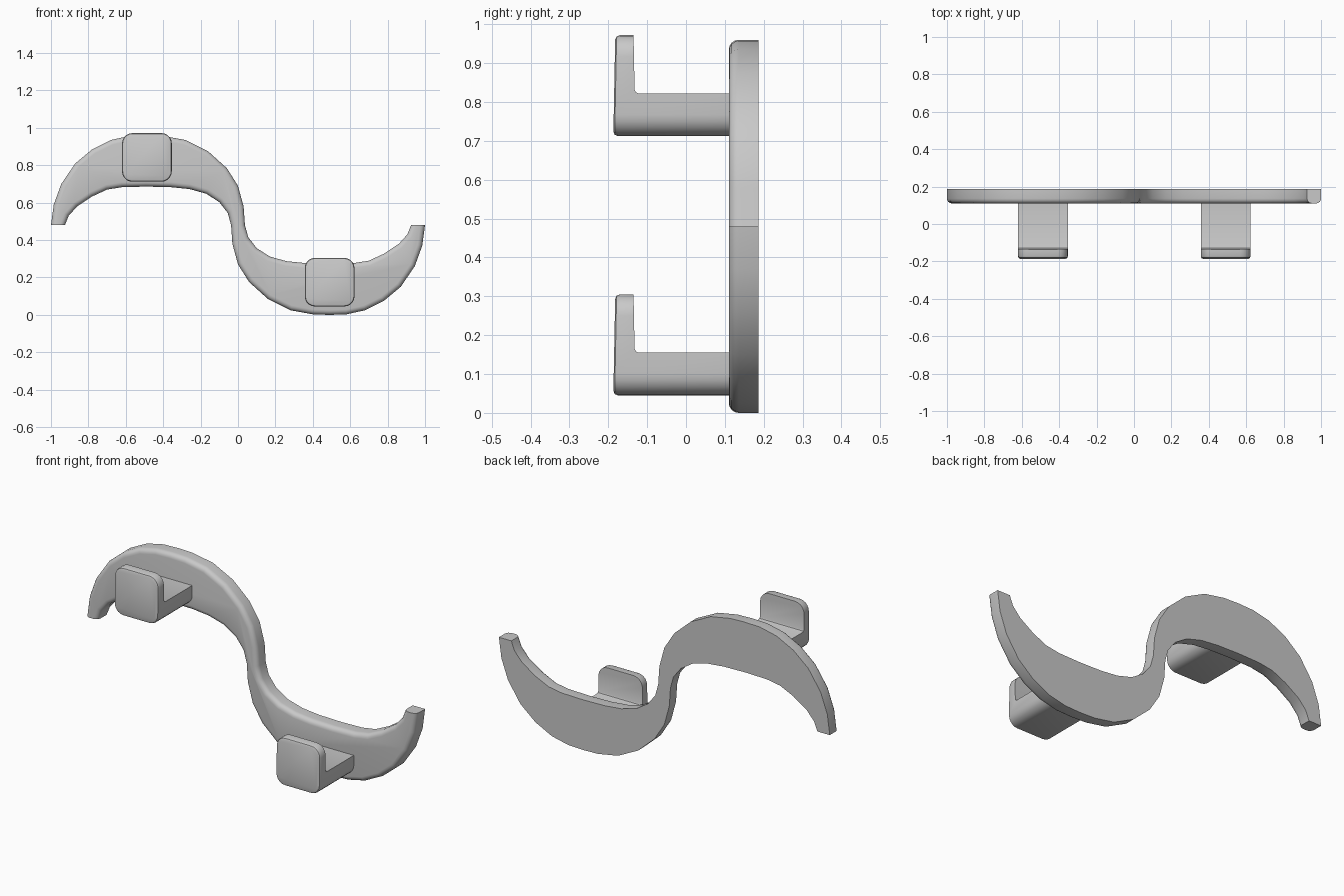
import bpy, bmesh

cube = bpy.data.objects.get("Cube")
if cube:
    bpy.data.objects.remove(cube, do_unlink=True)

GREY = (0.58, 0.58, 0.58, 1)
mat = bpy.data.materials.new("plain grey")
mat.use_nodes = True
mat.diffuse_color = GREY
mat.node_tree.nodes["Principled BSDF"].inputs["Base Color"].default_value = GREY

MID_Z = 0.48


def prism(points, direction):
    """Extrude a closed outline of 3D points along a direction."""
    bm = bmesh.new()
    face = bm.faces.new([bm.verts.new(p) for p in points])
    ext = bmesh.ops.extrude_face_region(bm, geom=[face], use_keep_orig=True)
    moved = [g for g in ext["geom"] if isinstance(g, bmesh.types.BMVert)]
    bmesh.ops.translate(bm, verts=moved, vec=direction)
    bmesh.ops.recalc_face_normals(bm, faces=bm.faces)
    return bm


def bevel(bm, edges, size, segments):
    bmesh.ops.bevel(bm, geom=edges, offset=size, segments=segments,
                    profile=0.5, affect='EDGES', clamp_overlap=True)


def finish(bm, name):
    mesh = bpy.data.meshes.new(name)
    bm.to_mesh(mesh)
    bm.free()
    mesh.materials.append(mat)
    obj = bpy.data.objects.new(name, mesh)
    bpy.context.collection.objects.link(obj)
    bpy.ops.object.select_all(action='DESELECT')
    obj.select_set(True)
    bpy.context.view_layer.objects.active = obj
    bpy.ops.object.shade_smooth_by_angle(angle=0.6)


# S-shaped back plate: one edge of the S, the other is its half turn
outer = [(-1, .48), (-.985, .59), (-.945, .70), (-.87, .81), (-.78, .885),
         (-.68, .935), (-.58, .957), (-.49, .96), (-.40, .957), (-.28, .935),
         (-.16, .875), (-.06, .785), (0, .69), (.03, .58)]
inner = [(.037, .48), (.055, .415), (.10, .357), (.17, .312), (.26, .287),
         (.36, .277), (.49, .274), (.62, .277), (.70, .29), (.78, .327),
         (.86, .38), (.905, .43), (.925, .48)]
edge = outer + inner
outline = edge + [(-x, 2 * MID_Z - z) for x, z in edge]
FRONT, BACK = 0.11, 0.187
plate = prism([(x, FRONT, z) for x, z in outline], (0, BACK - FRONT, 0))


def is_tip(e):
    return all(abs(v.co.z - MID_Z) < 1e-4 and abs(v.co.x) > 0.9 for v in e.verts)


rim = [e for e in plate.edges
       if all(abs(v.co.y - FRONT) < 1e-4 for v in e.verts) and not is_tip(e)]
bevel(plate, rim, 0.026, 4)
finish(plate, "back_plate")


# L-shaped hooks with rounded tongues
def hook(name, x, z):
    half, tip_y, back_y, height = 0.133, -0.187, -0.132, 0.26
    profile = [(tip_y, 0), (0.12, 0), (0.12, 0.11), (back_y, 0.11),
               (back_y - 0.003, height), (tip_y + 0.005, height)]
    bm = prism([(x - half, y, z + h) for y, h in profile], (2 * half, 0, 0))

    def along_y(e):
        a, b = (v.co for v in e.verts)
        level = (a.z + b.z) / 2 - z
        return (abs(a.x - b.x) < 1e-4 and abs(a.z - b.z) < 1e-4
                and (level < 0.01 or level > height - 0.01))

    bevel(bm, [e for e in bm.edges if along_y(e)], 0.055, 5)
    # soft inner corner between arm and tongue
    corner = [e for e in bm.edges
              if all(abs(v.co.y - back_y) < 1e-4 and abs(v.co.z - z - 0.11) < 1e-4
                     for v in e.verts)]
    bevel(bm, corner, 0.01, 2)
    # soft rim around the front of the tongue
    front = [e for e in bm.edges
             if all(v.co.y < tip_y + 0.01 for v in e.verts)
             and any(abs(f.normal.y) < 0.5 for f in e.link_faces)]
    bevel(bm, front, 0.012, 2)
    finish(bm, name)


hook("upper_hook", -0.487, 0.712)
hook("lower_hook", 0.49, 0.045)
